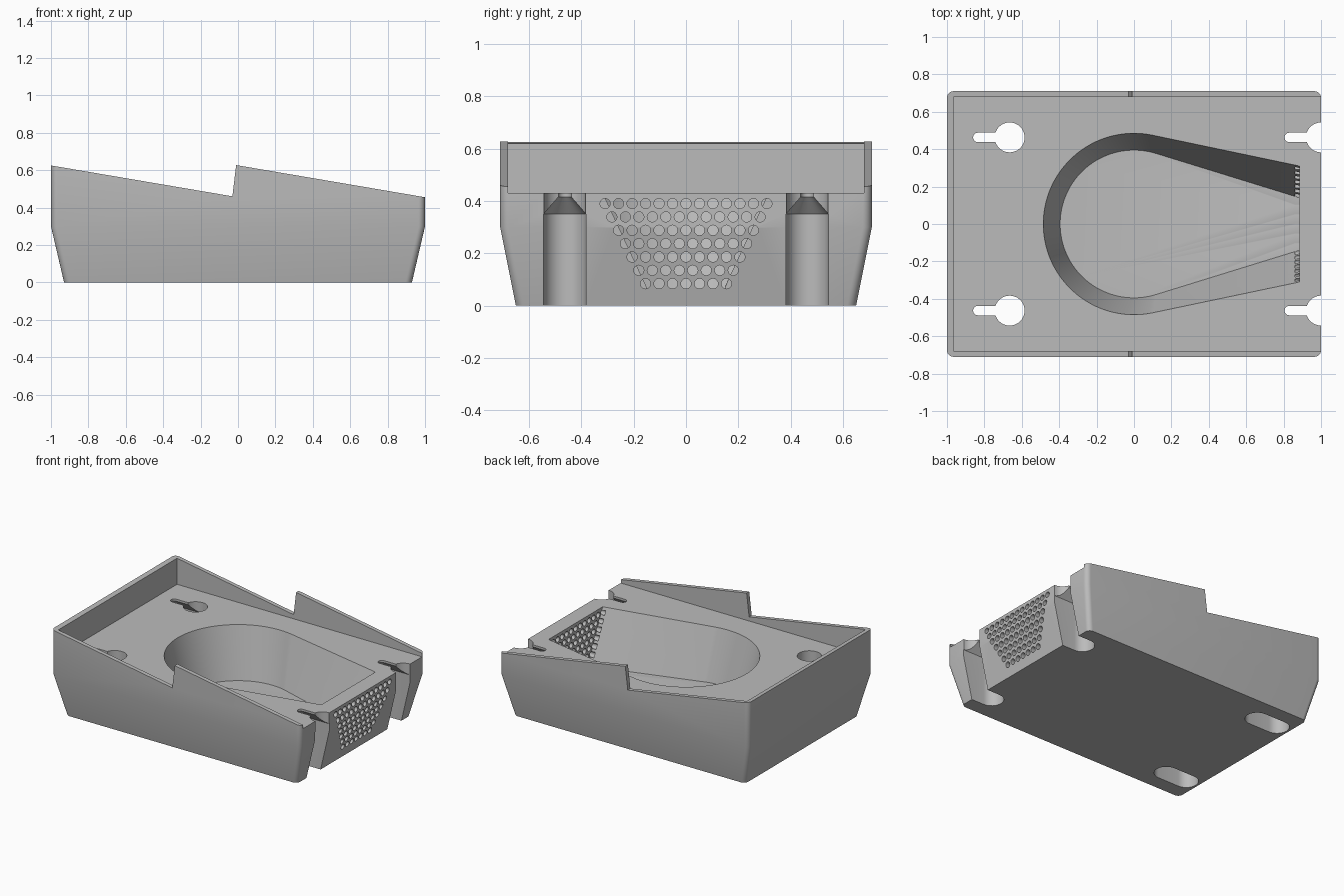
import bpy, bmesh, math
from mathutils import Vector

if "Cube" in bpy.data.objects:
    bpy.data.objects.remove(bpy.data.objects["Cube"])

grey = bpy.data.materials.new("plain grey")
grey.use_nodes = True
GREY = (0.5, 0.5, 0.5, 1)
grey.diffuse_color = GREY
grey.node_tree.nodes["Principled BSDF"].inputs["Base Color"].default_value = GREY


def loft(bm, rings):
    """Skin matching rings of points into a closed solid."""
    rows = [[bm.verts.new(p) for p in ring] for ring in rings]
    n = len(rows[0])
    for a, b in zip(rows, rows[1:]):
        for i in range(n):
            j = (i + 1) % n
            bm.faces.new((a[i], a[j], b[j], b[i]))
    bm.faces.new(rows[0][::-1])
    bm.faces.new(rows[-1])


def solid(name, *lofts):
    bm = bmesh.new()
    for rings in lofts:
        loft(bm, rings)
    bmesh.ops.recalc_face_normals(bm, faces=bm.faces)
    mesh = bpy.data.meshes.new(name)
    bm.to_mesh(mesh)
    bm.free()
    obj = bpy.data.objects.new(name, mesh)
    bpy.context.collection.objects.link(obj)
    mesh.materials.append(grey)
    return obj


def arc(cx, cy, r, start, end, steps):
    return [(cx + r * math.cos(t), cy + r * math.sin(t))
            for t in (math.radians(start + (end - start) * i / steps)
                      for i in range(steps + 1))]


def at(outline, z):
    return [(x, y, z) for x, y in outline]


def rounded_rect(hx, hy, r):
    pts = []
    for k, (sx, sy) in enumerate(((1, 1), (-1, 1), (-1, -1), (1, -1))):
        pts += arc(sx * (hx - r), sy * (hy - r), r, 90 * k, 90 * k + 90, 8)
    return pts


def stadium(x0, x1, y, r):
    return arc(x0, y, r, 90, 270, 16) + arc(x1, y, r, -90, 90, 16)


def teardrop(r, end_x, end_y):
    """Round bowl outline with straight sides narrowing to a flat end."""
    dist = math.hypot(end_x, end_y)
    tangent = math.degrees(math.atan2(end_y, end_x) + math.acos(r / dist))
    return [(end_x, end_y)] + arc(0, 0, r, tangent, 360 - tangent, 72) + [(end_x, -end_y)]


def cut(target, cutter):
    mod = target.modifiers.new("cut", 'BOOLEAN')
    mod.operation = 'DIFFERENCE'
    mod.solver = 'EXACT'
    mod.object = cutter
    bpy.context.view_layer.objects.active = target
    bpy.ops.object.modifier_apply(modifier=mod.name)
    bpy.data.objects.remove(cutter)


# Tapered outer shell
base = solid("base_shell", [at(rounded_rect(0.93, 0.65, 0.035), 0),
                            at(rounded_rect(1, 0.71, 0.035), 0.3),
                            at(rounded_rect(1, 0.71, 0.035), 0.7)])

# Saw-tooth rim
rim = [(-1.1, 0.642), (-0.03, 0.46), (-0.01, 0.627), (1.1, 0.438), (1.1, 0.9), (-1.1, 0.9)]
cut(base, solid("rim_cutter", [[(x, y, z) for x, z in rim] for y in (-1, 1)]))

# Flat deck recess, open at the +x end
recess = [(-0.965, -0.68), (1.2, -0.68), (1.2, 0.68), (-0.965, 0.68)]
cut(base, solid("recess_cutter", [at(recess, 0.43), at(recess, 0.8)]))

# Sloped-wall bowl
DECK, FLOOR = 0.43, 0.065
low, high = teardrop(0.395, 0.885, 0.14), teardrop(0.485, 0.885, 0.31)
over = [tuple(Vector(h) + (Vector(h) - Vector(l)) * 0.1) for l, h in zip(low, high)]
cut(base, solid("bowl_cutter", [at(low, FLOOR), at(high, DECK),
                                at(over, DECK + 0.1 * (DECK - FLOOR))]))

# Keyhole hangers: wide pocket below, narrow slot and round entry above
for x0, x1 in ((-0.835, -0.665), (0.83, 1.0)):
    for y in (-0.463, 0.463):
        wide, narrow = stadium(x0, x1, y, 0.081), stadium(x0, x1, y, 0.025)
        cut(base, solid("pocket_cutter", [at(wide, -0.1), at(wide, 0.35),
                                          at(narrow, 0.415), at(narrow, 0.5)]))
        entry = arc(x1, y, 0.08, 0, 350, 35)
        cut(base, solid("entry_cutter", [at(entry, 0.3), at(entry, 0.5)]))

# Grille of round holes through the end wall
holes = []
for row in range(7):
    count = 13 - row
    for i in range(count):
        ring = arc(0.0515 * (i - (count - 1) / 2), 0.39 - 0.051 * row, 0.0195, 0, 337.5, 15)
        holes.append([[(x, y, z) for y, z in ring] for x in (0.86, 1.1)])
cut(base, solid("grille_cutter", *holes))

# Smooth curved walls, crisp edges
bpy.ops.object.select_all(action='DESELECT')
base.select_set(True)
bpy.context.view_layer.objects.active = base
bpy.ops.object.shade_smooth_by_angle(angle=math.radians(30))
